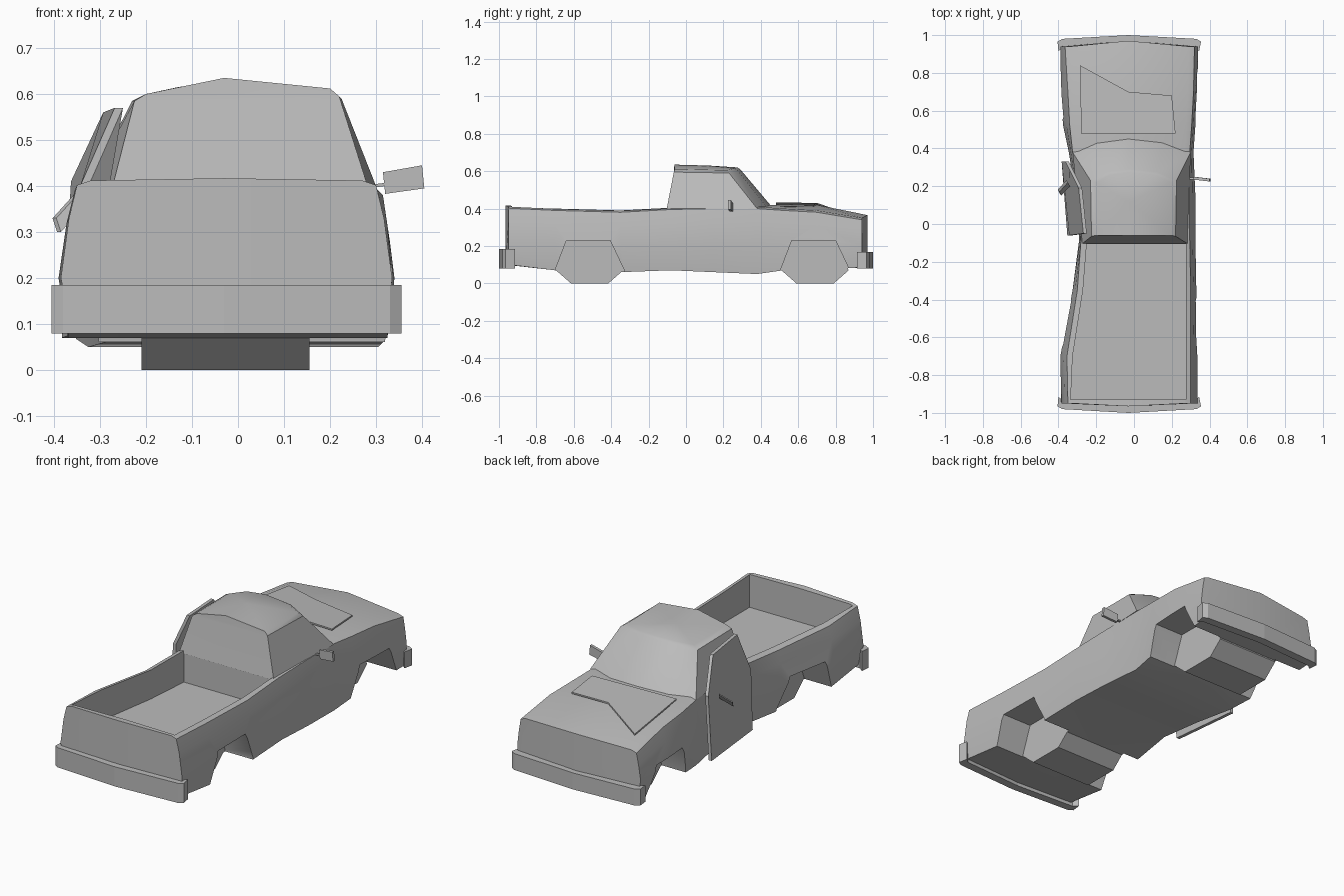
import bpy, bmesh, math
from mathutils import Vector

cube = bpy.data.objects.get("Cube")
if cube:
    bpy.data.objects.remove(cube, do_unlink=True)

grey = bpy.data.materials.new("plain grey")
grey.use_nodes = True
COLOUR = (0.5, 0.5, 0.5, 1)
grey.diffuse_color = COLOUR
grey.node_tree.nodes["Principled BSDF"].inputs["Base Color"].default_value = COLOUR


def make(name, verts, faces):
    me = bpy.data.meshes.new(name)
    me.from_pydata(verts, [], faces)
    bm = bmesh.new()
    bm.from_mesh(me)
    bmesh.ops.recalc_face_normals(bm, faces=bm.faces)
    bm.to_mesh(me)
    bm.free()
    me.materials.append(grey)
    ob = bpy.data.objects.new(name, me)
    bpy.context.collection.objects.link(ob)
    return ob


def prism(name, pts, offset):
    """Extrude a polygon of 3D points by an offset vector."""
    n, off = len(pts), Vector(offset)
    verts = [Vector(p) for p in pts] + [Vector(p) + off for p in pts]
    faces = [range(n), range(2 * n - 1, n - 1, -1)]
    faces += [(i, (i + 1) % n, (i + 1) % n + n, i + n) for i in range(n)]
    return make(name, verts, [tuple(f) for f in faces])


def select(ob):
    bpy.ops.object.select_all(action='DESELECT')
    ob.select_set(True)
    bpy.context.view_layer.objects.active = ob


def smooth(ob, angle=30):
    select(ob)
    bpy.ops.object.shade_smooth_by_angle(angle=math.radians(angle))


def cut(ob, cutter):
    cutter.hide_render = True
    mod = ob.modifiers.new("cut", 'BOOLEAN')
    mod.operation, mod.solver, mod.object = 'DIFFERENCE', 'EXACT', cutter
    select(ob)
    bpy.ops.object.modifier_apply(modifier=mod.name)
    bpy.data.objects.remove(cutter, do_unlink=True)


# Lower body: cross-sections lofted along y, crumpled on one side
# y, left top, left waist, right waist, right top, z bottom, z top, crown, centre y shift
STATIONS = [
    (-.95, -.35, -.385, .335, .30, .10, .412, .005, -.015),
    (-.70, -.355, -.39, .335, .30, .07, .40, 0, 0),
    (-.35, -.30, -.325, .33, .30, .06, .39, 0, 0),
    (-.08, -.28, -.29, .325, .295, .07, .405, 0, 0),
    (.15, -.29, -.31, .325, .295, .06, .41, 0, 0),
    (.38, -.325, -.345, .315, .295, .05, .41, .01, 0),
    (.52, -.34, -.375, .325, .305, .07, .40, .02, 0),
    (.70, -.35, -.39, .335, .315, .075, .39, .03, 0),
    (.94, -.365, -.39, .34, .32, .085, .35, .015, .03),
]
CX = -.03
verts, faces = [], []
for y, lt, lw, rw, rt, zb, zt, crown, shift in STATIONS:
    ring = [(CX, zb), (lw + .02, zb), (lw, .20), ((lt + lw) / 2, .32 * zt / .4), (lt, zt - .01),
            (lt + .03, zt), (CX, zt + crown),
            (rt - .03, zt), (rt, zt - .01), ((rt + rw) / 2, .32 * zt / .4), (rw, .20), (rw - .01, zb)]
    verts += [(x, y + (shift if x == CX else 0), z) for x, z in ring]
N = 12
for s in range(len(STATIONS) - 1):
    for i in range(N):
        j = (i + 1) % N
        faces.append((s * N + i, s * N + j, (s + 1) * N + j, (s + 1) * N + i))
for base in (0, (len(STATIONS) - 1) * N):
    faces.append(tuple(base + i for i in range(7)))
    faces.append(tuple(base + i % N for i in range(6, 13)))
body = make("body", verts, faces)

# Open cargo bed
bed = [(-.335, -.93), (.275, -.93), (.275, -.1), (-.25, -.1), (-.27, -.35), (-.325, -.7)]
cut(body, prism("bed_cutter", [(x, y, .235) for x, y in bed], (0, 0, .5)))

# Wheel arches and the axle drums between them
ARCH = [(-.185, -.05), (-.185, .07), (-.125, .228), (.11, .228), (.185, .07), (.185, -.05)]
DRUM = [(-.18, .07), (-.12, .222), (.11, .222), (.18, .07), (.1, 0), (-.1, 0)]
for name, c in (("rear", -.515), ("front", .69)):
    for x, dx in ((.155, .4), (-.21, -.4)):
        cut(body, prism("arch_cutter", [(x, c + y, z) for y, z in ARCH], (dx, 0, 0)))
    prism(name + "_axle_drum", [(-.21, c + y, z) for y, z in DRUM], (.365, 0, 0))
smooth(body)

# Cab: waist ring, shoulder ring and inset roof
LEVELS = [
    [(-.275, -.105, .39), (.285, -.105, .39), (.30, .38, .40), (.15, .43, .41),
     (-.03, .45, .42), (-.2, .43, .41), (-.325, .38, .40)],
    [(-.225, -.065, .585), (.22, -.065, .595), (.225, .23, .59), (.12, .275, .605),
     (-.03, .29, .61), (-.14, .275, .605), (-.23, .23, .585)],
    [(-.2, -.06, .6), (.2, -.06, .612), (.2, .22, .605), (.11, .26, .615),
     (-.03, .275, .62), (-.13, .26, .615), (-.2, .22, .6)],
]
verts = [p for ring in LEVELS for p in ring]
n = len(LEVELS[0])
faces = [(r * n + i, r * n + (i + 1) % n, (r + 1) * n + (i + 1) % n, (r + 1) * n + i)
         for r in range(2) for i in range(n)]
faces.append(tuple(range(n)))
# Roof crown peaks at the back edge
peak, mid = len(verts), len(verts) + 1
verts += [(-.03, -.062, .635), (-.03, .12, .63)]
top = 2 * n
loop = [top, peak] + [top + i for i in range(1, n)]
faces += [(loop[i], loop[(i + 1) % len(loop)], mid) for i in range(len(loop))]
faces.append((n, n + 1, top + 1, peak, top))
faces.remove((n, n + 1, top + 1, top))
smooth(make("cab", verts, faces), 35)

# Bent hood panel, lifted at the rear
prism("hood_panel", [(-.28, .48, .425), (.22, .48, .415), (.2, .68, .408),
                     (-.03, .7, .422), (-.285, .84, .375)], (0, 0, .008))

# Loose door hanging out from the damaged side
prism("loose_door", [(-.365, .33, .07), (-.345, .33, .41), (-.275, .19, .56),
                     (-.25, -.05, .57), (-.325, -.06, .40), (-.335, -.06, .08)], (-.018, 0, 0))


# Bumpers: shallow bow with wrapped ends
def bumper(name, side, z0, z1):
    outer = [(-.40, .915), (-.405, .965), (-.38, .98), (-.03, 1), (.33, .98), (.355, .965), (.345, .915)]
    inner = [(.32, .935), (-.03, .955), (-.375, .935)]
    prism(name, [(x, side * y, z0) for x, y in outer + inner], (0, 0, z1 - z0))


bumper("rear_bumper", -1, .08, .185)
bumper("front_bumper", 1, .08, .168)

# Wing mirrors on short stems
prism("right_side_mirror", [(-.35, .22, .38), (-.395, .17, .33), (-.385, .15, .30), (-.34, .2, .35)],
      (-.008, .012, 0))
prism("left_side_mirror", [(.315, .235, .43), (.32, .235, .383), (.405, .225, .395), (.4, .225, .445)],
      (0, .015, 0))
prism("left_mirror_stem", [(.28, .235, .395), (.32, .235, .40), (.32, .235, .407), (.28, .235, .402)],
      (0, .01, 0))
